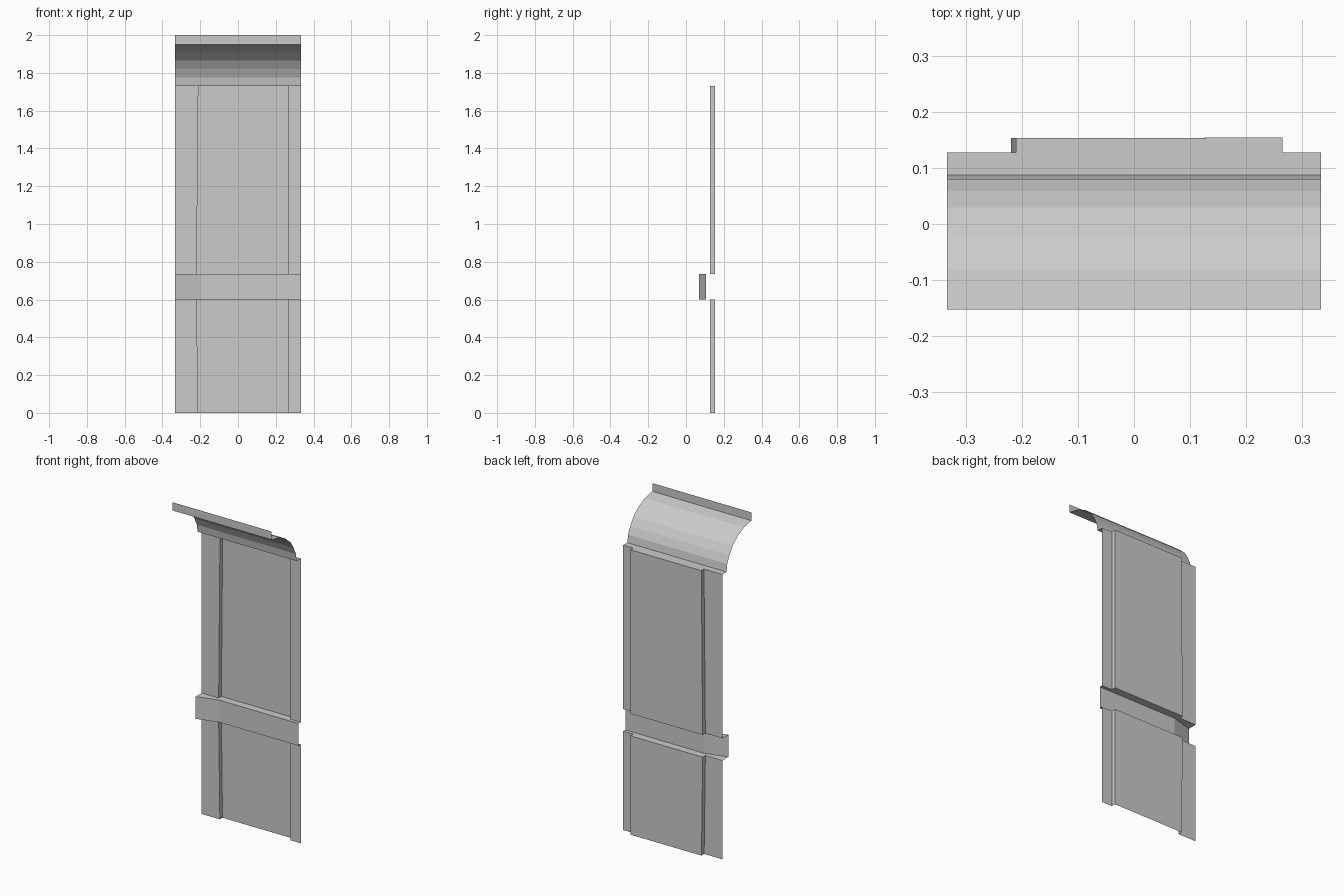
import bpy

if "Cube" in bpy.data.objects:
    bpy.data.objects.remove(bpy.data.objects["Cube"])

HALF = 0.333   # half width of the panel


def make(name, verts, faces):
    mesh = bpy.data.meshes.new(name)
    mesh.from_pydata(verts, [], faces)
    mesh.update()
    obj = bpy.data.objects.new(name, mesh)
    bpy.context.collection.objects.link(obj)
    return obj


def loft(name, rows):
    """Sheet through rows of equal point count, lowest row first, facing -y."""
    n = len(rows[0])
    verts = [p for row in rows for p in row]
    faces = [(r * n + i, r * n + i + 1, (r + 1) * n + i + 1, (r + 1) * n + i)
             for r in range(len(rows) - 1) for i in range(n - 1)]
    return make(name, verts, faces)


def ledge(name, front, back, up):
    """Horizontal face between a front and a back outline."""
    ring = front + back[::-1]
    if not up:
        ring = ring[::-1]
    return make(name, ring, [tuple(range(len(ring)))])


def wall_row(z, step_x):
    """Plan of the wall: recessed centre between two side strips."""
    plan = [(-HALF, 0.127), (step_x, 0.127), (step_x, 0.153),
            (0.265, 0.154), (0.265, 0.127), (HALF, 0.127)]
    return [(x, y, z) for x, y in plan]


def rail_row(z):
    """Plan of the rail: straight with an angled left end."""
    return [(x, y, z) for x, y in [(-HALF, 0.07), (-0.2, 0.107), (HALF, 0.107)]]


def straight_row(y, z):
    return [(-HALF, y, z), (HALF, y, z)]


# Wall sheets below and above the rail
lower = [wall_row(0.0, -0.211), wall_row(0.6, -0.219)]
upper = [wall_row(0.735, -0.219), wall_row(1.73, -0.21)]
loft("lower_wall", lower)
loft("upper_wall", upper)

# Rail and the ledges joining it to the wall
rail = [rail_row(0.6), rail_row(0.735)]
loft("rail", rail)
ledge("rail_bottom", rail[0], lower[1], up=False)
ledge("rail_top", rail[1], upper[0], up=True)

# Curved cove with its ledge and upright lip
cove = [(0.087, 1.73), (0.08, 1.775), (0.059, 1.82), (0.029, 1.865),
        (-0.02, 1.907), (-0.08, 1.936), (-0.152, 1.95)]
loft("cove", [straight_row(y, z) for y, z in cove])
ledge("cove_ledge", straight_row(*cove[0]), upper[1], up=False)
loft("top_lip", [straight_row(-0.152, 1.95), straight_row(-0.152, 2.0)])
